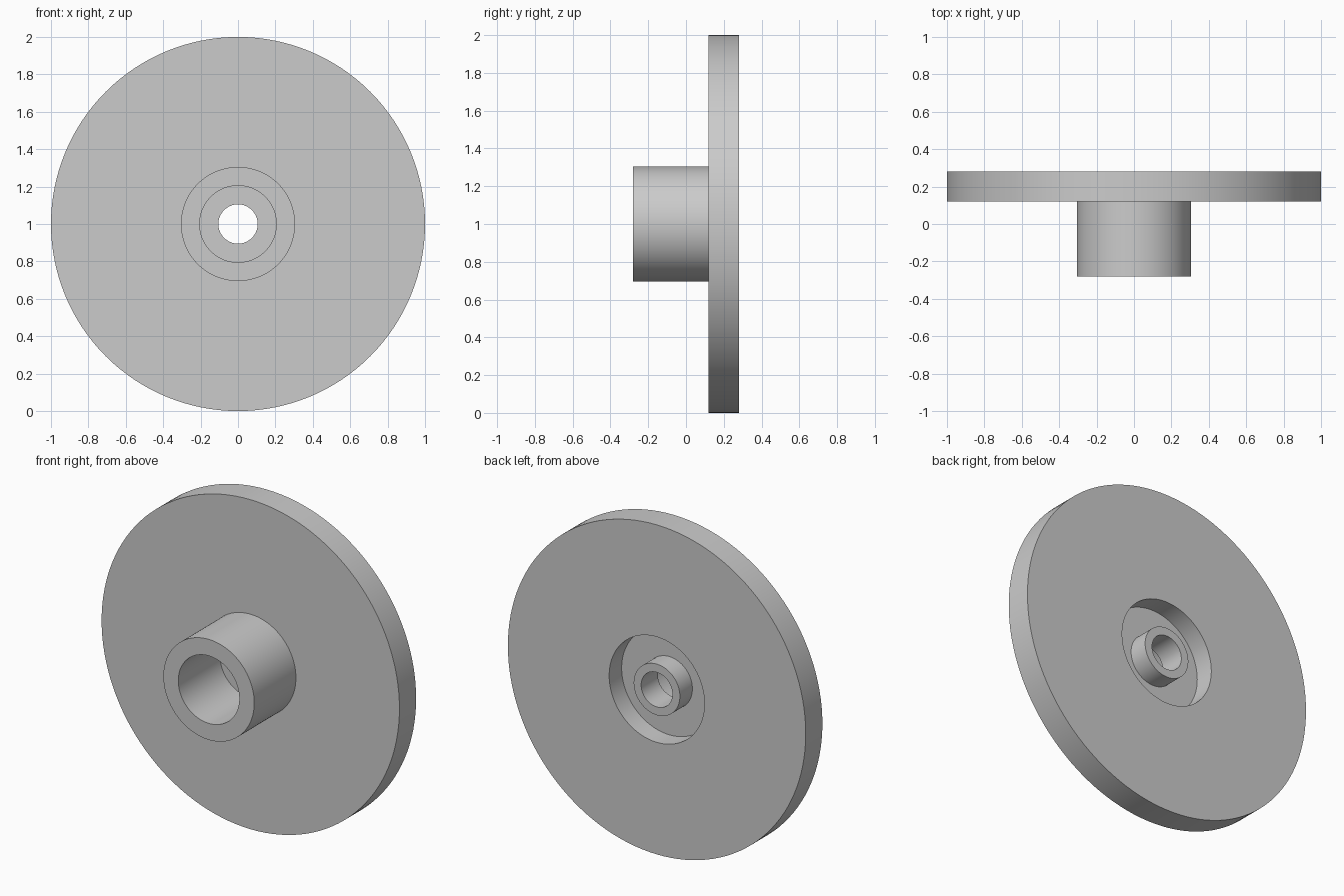
import bpy, bmesh, math
from mathutils import Matrix

cube = bpy.data.objects.get("Cube")
if cube:
    bpy.data.objects.remove(cube, do_unlink=True)

SEGMENTS = 128

# Material
grey = bpy.data.materials.new("plain grey")
grey.use_nodes = True
colour = (0.6, 0.6, 0.6, 1)
grey.diffuse_color = colour
grey.node_tree.nodes["Principled BSDF"].inputs["Base Color"].default_value = colour

# Closed cross-section as (radius, depth along y)
profile = [
    (0.105, 0.12), (0.205, 0.12),    # shoulder at the end of the wide bore
    (0.205, -0.28), (0.305, -0.28),  # front rim of the hub
    (0.305, 0.12), (1.0, 0.12),      # front of the disc
    (1.0, 0.28), (0.32, 0.28),       # back of the disc
    (0.32, 0.16), (0.155, 0.16),     # floor of the back recess
    (0.155, 0.28), (0.105, 0.28),    # end of the small boss
]

# Revolve the section around the y axis
bm = bmesh.new()
verts = [bm.verts.new((r, y, 0)) for r, y in profile]
edges = [bm.edges.new((v, verts[i - 1])) for i, v in enumerate(verts)]
bmesh.ops.spin(bm, geom=verts + edges, cent=(0, 0, 0), axis=(0, 1, 0),
               angle=math.tau, steps=SEGMENTS, use_merge=True)
bmesh.ops.remove_doubles(bm, verts=bm.verts[:], dist=0.0001)
bmesh.ops.recalc_face_normals(bm, faces=bm.faces[:])
bm.transform(Matrix.Translation((0, 0, 1)))

mesh = bpy.data.meshes.new("flanged_hub_disc")
bm.to_mesh(mesh)
bm.free()
mesh.materials.append(grey)
disc = bpy.data.objects.new("flanged_hub_disc", mesh)
bpy.context.collection.objects.link(disc)

# Smooth round walls, sharp rims
bpy.ops.object.select_all(action="DESELECT")
disc.select_set(True)
bpy.context.view_layer.objects.active = disc
bpy.ops.object.shade_smooth_by_angle(angle=math.radians(30))
